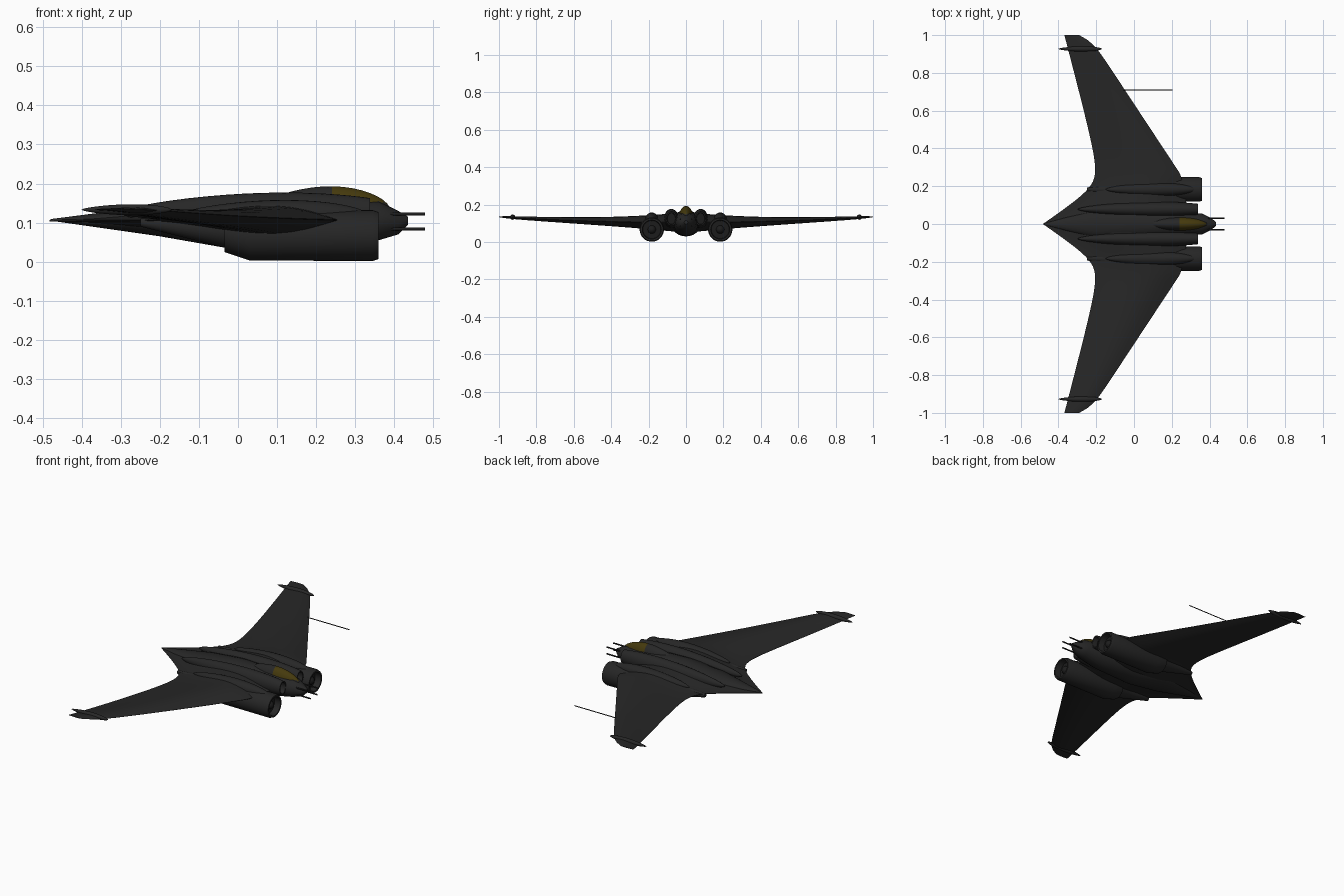
import bpy, bmesh, math

cube = bpy.data.objects.get("Cube")
if cube:
    bpy.data.objects.remove(cube, do_unlink=True)


def material(name, red, green, blue):
    mat = bpy.data.materials.new(name)
    mat.use_nodes = True
    colour = (red, green, blue, 1)
    mat.diffuse_color = colour
    shader = mat.node_tree.nodes["Principled BSDF"]
    shader.inputs["Base Color"].default_value = colour
    shader.inputs["Roughness"].default_value = 0.7
    return mat


hull = material("charcoal hull", 0.02, 0.02, 0.02)
amber = material("amber canopy", 0.06, 0.042, 0.004)
dark = material("dark metal", 0.012, 0.012, 0.012)


def bridge(rings):
    """Join closed rings of points into a skin; return it with its end cap."""
    bm = bmesh.new()
    rows = [[bm.verts.new(point) for point in ring] for ring in rings]
    for first, second in zip(rows, rows[1:]):
        for i in range(len(first)):
            bm.faces.new((first[i - 1], first[i], second[i], second[i - 1]))
    bm.faces.new(rows[0])
    cap = bm.faces.new(rows[-1])
    bmesh.ops.recalc_face_normals(bm, faces=bm.faces)
    return bm, cap


def finish(name, bm, *materials):
    mesh = bpy.data.meshes.new(name)
    bm.to_mesh(mesh)
    bm.free()
    for mat in materials:
        mesh.materials.append(mat)
    part = bpy.data.objects.new(name, mesh)
    bpy.context.collection.objects.link(part)
    bpy.ops.object.select_all(action='DESELECT')
    part.select_set(True)
    bpy.context.view_layer.objects.active = part
    bpy.ops.object.shade_smooth_by_angle(angle=math.radians(40))


def ellipse(x, y, z, width, height, sides=24):
    turns = [math.tau * i / sides for i in range(sides)]
    return [(x, y + width * math.cos(a), z + height * math.sin(a)) for a in turns]


def hollow(bm, cap, lip, depth):
    """Sink a dark intake into the front cap, leaving a lip."""
    for thickness in (lip, lip / 3):
        bmesh.ops.inset_region(bm, faces=[cap], thickness=thickness)
    bmesh.ops.translate(bm, verts=cap.verts, vec=(-depth, 0, 0))
    cap.material_index = 1


def pod_rings(y, z, back, front, width, height, bias=1.2, cut=1):
    """Teardrop lying along x, fullest ahead of its middle."""
    rings = []
    steps = 20
    for i in range(steps + 1):
        u = cut * (1 - math.cos(math.pi * i / steps)) / 2
        swell = math.sqrt(max(math.sin(math.pi * u ** bias), 0.001))
        x = back + (front - back) * u
        rings.append(ellipse(x, y, z, width * swell, height * swell))
    return rings


def pod(name, mat, *shape):
    bm, cap = bridge(pod_rings(*shape))
    finish(name, bm, mat)


def rod(name, y, z, back, front, radius):
    bm, cap = bridge([ellipse(x, y, z, radius, radius, 10) for x in (back, front)])
    finish(name, bm, dark)


# Blended wing: swept leading edge, curved trailing edge, thinning to the tip
def wing_section(y):
    span = abs(y)
    inner = 1.5 * span - 0.47
    outer = -0.265 * span - 0.1
    tail = (inner + outer) / 2 - math.hypot((inner - outer) / 2, 0.07)
    lead = min(0.3 - 0.2 * span, 0.42 - 0.66 * span) - 0.05 * span ** 30
    middle = 0.105 + 0.03 * span ** 2
    depth = 0.055 * math.exp(-2 * span) * math.sqrt(1.05 - span ** 16)
    steps = 12
    upper, lower = [], []
    for i in range(steps + 1):
        u = i / steps
        x = tail + (lead - tail) * u
        rise = depth * max(math.sin(math.pi * u ** 1.5), 0.03)
        upper.append((x, y, middle + rise))
        lower.append((x, y, middle - rise))
    return upper + lower[::-1]


wing, tip = bridge([wing_section(i / 40) for i in range(-40, 41)])
finish("blended_wing", wing, hull)

# Fuselage: x, centre height, half width, half height
stations = [
    (-0.48, 0.107, 0.002, 0.002), (-0.2, 0.105, 0.08, 0.04),
    (0, 0.1, 0.08, 0.07), (0.25, 0.1, 0.065, 0.067),
    (0.36, 0.105, 0.055, 0.05), (0.41, 0.1, 0.03, 0.03), (0.435, 0.105, 0.01, 0.01)]
body, nose = bridge([ellipse(x, 0, z, w, h) for x, z, w, h in stations])
finish("fuselage", body, hull)

# Canopy with amber glazing on its front half
canopy, end = bridge(pod_rings(0, 0.13, 0.04, 0.39, 0.038, 0.063))
bmesh.ops.bisect_plane(canopy, geom=canopy.verts[:] + canopy.edges[:] + canopy.faces[:],
                       plane_co=(0.24, 0, 0), plane_no=(1, 0, 0))
for face in canopy.faces:
    centre = face.calc_center_median()
    face.material_index = int(centre.x > 0.24 and centre.z > 0.15)
finish("canopy", canopy, hull, amber)

# Engine nacelle: x, centre height, radius
nacelle = [
    (-0.25, 0.1, 0.01), (-0.034, 0.08, 0.044), (-0.035, 0.077, 0.052),
    (0.03, 0.067, 0.064), (0.345, 0.067, 0.065), (0.36, 0.067, 0.06)]

for label, side in (("left", 1), ("right", -1)):
    # Shoulder ridge ending in an inlet
    ridge, cap = bridge(pod_rings(side * 0.078, 0.125, -0.3, 0.45, 0.04, 0.052, 1.2, 0.85))
    hollow(ridge, cap, 0.006, 0.03)
    finish(label + "_shoulder", ridge, hull, dark)

    # Engine, hub and the fairing above it
    y = side * 0.183
    engine, cap = bridge([ellipse(x, y, z, r, r, 32) for x, z, r in nacelle])
    hollow(engine, cap, 0.009, 0.035)
    finish(label + "_nacelle", engine, hull, dark)
    pod(label + "_engine_hub", dark, y, 0.067, 0.3, 0.35, 0.022, 0.022)
    pod(label + "_engine_fairing", hull, y, 0.12, -0.15, 0.33, 0.036, 0.038)

    # Wing tip pod
    pod(label + "_tip_pod", hull, side * 0.927, 0.133, -0.4, -0.17, 0.014, 0.014)

    # Stacked nose guns
    for level, z in (("upper", 0.122), ("lower", 0.084)):
        rod(label + "_" + level + "_gun", side * 0.03, z, 0.34, 0.478, 0.004)

# Long probe on the left wing
rod("wing_probe", 0.71, 0.121, -0.09, 0.205, 0.0025)
